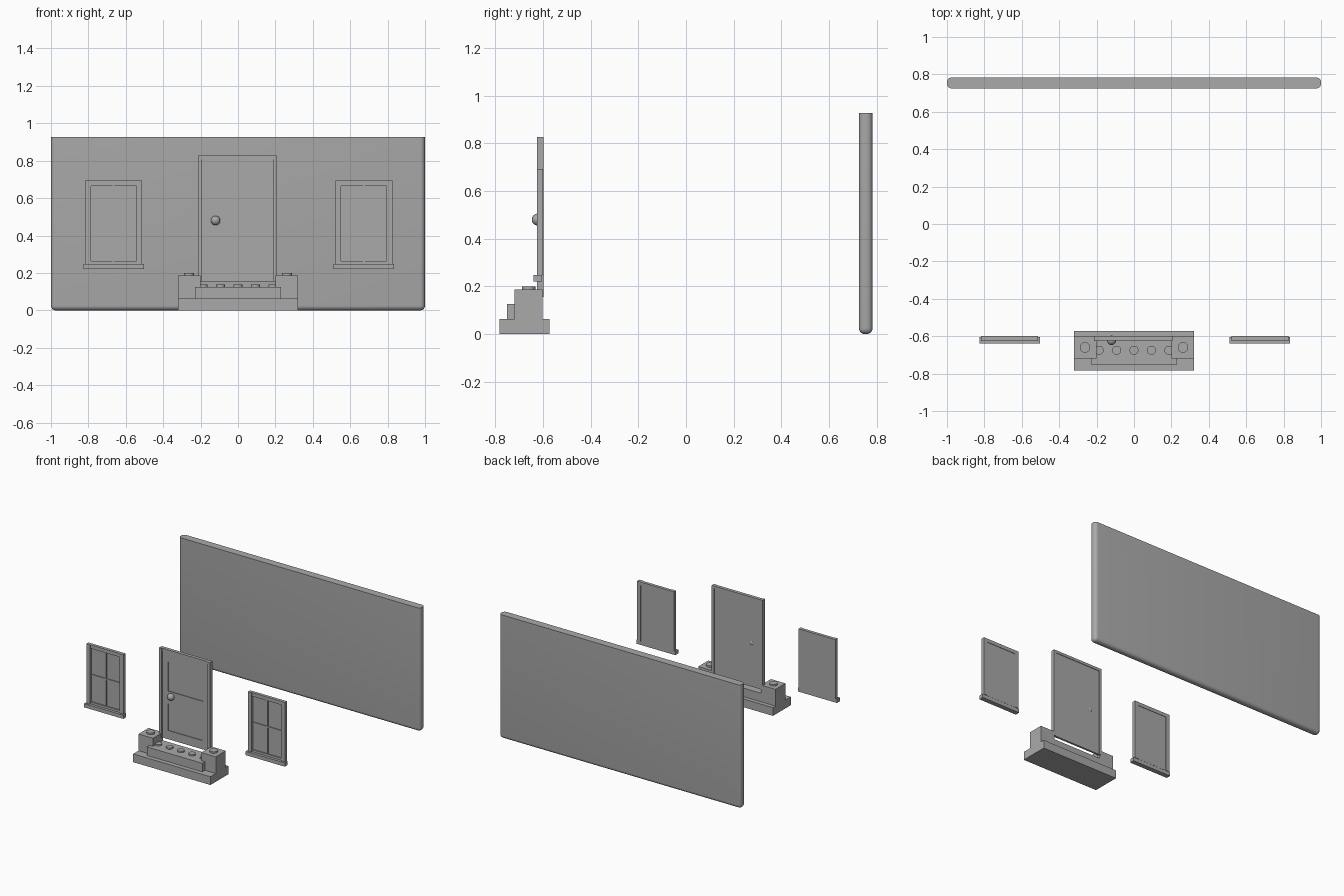
import bpy, bmesh, math
from mathutils import Matrix, Vector

cube = bpy.data.objects.get("Cube")
if cube:
    bpy.data.objects.remove(cube)

grey = bpy.data.materials.new("plain grey")
grey.use_nodes = True
colour = (0.4, 0.4, 0.4, 1)
grey.diffuse_color = colour
grey.node_tree.nodes["Principled BSDF"].inputs["Base Color"].default_value = colour


def finish(name, bm, smooth=False):
    mesh = bpy.data.meshes.new(name)
    bmesh.ops.recalc_face_normals(bm, faces=bm.faces)
    bm.to_mesh(mesh)
    bm.free()
    mesh.materials.append(grey)
    obj = bpy.data.objects.new(name, mesh)
    bpy.context.collection.objects.link(obj)
    if smooth:
        bpy.ops.object.select_all(action='DESELECT')
        obj.select_set(True)
        bpy.context.view_layer.objects.active = obj
        bpy.ops.object.shade_smooth_by_angle(angle=math.radians(35))
    return obj


def box_mesh(x, y, z):
    low, high = Vector((x[0], y[0], z[0])), Vector((x[1], y[1], z[1]))
    bm = bmesh.new()
    place = Matrix.Translation((low + high) / 2) @ Matrix.Diagonal((*(high - low), 1))
    bmesh.ops.create_cube(bm, size=1, matrix=place)
    return bm


def box(name, x, y, z):
    return finish(name, box_mesh(x, y, z))


def stud(name, x, y, bottom, top, radius):
    bm = bmesh.new()
    bmesh.ops.create_cone(bm, cap_ends=True, segments=32, radius1=radius, radius2=radius,
                          depth=top - bottom, matrix=Matrix.Translation((x, y, (top + bottom) / 2)))
    finish(name, bm, True)


# Back wall: rounded ends and underside, flat top
WALL_TOP = 0.927
bm = box_mesh((-1, 1), (0.725, 0.783), (0, WALL_TOP))
rounded = [e for e in bm.edges if min(v.co.z for v in e.verts) < 0.01]
bmesh.ops.bevel(bm, geom=rounded, offset=0.025, segments=6, profile=0.5, affect='EDGES')
finish("back_wall", bm, True)

# Steps with side pedestals and round studs
box("base_step", (-0.32, 0.32), (-0.783, -0.572), (0, 0.062))
box("middle_step", (-0.23, 0.23), (-0.75, -0.602), (0.062, 0.126))
for side, sign in (("left", 1), ("right", -1)):
    x = sorted((sign * 0.2, sign * 0.32))
    box(side + "_pedestal_lower", x, (-0.72, -0.602), (0.062, 0.126))
    box(side + "_pedestal_upper", x, (-0.72, -0.602), (0.126, 0.187))
    stud(side + "_pedestal_stud", sign * 0.262, -0.66, 0.185, 0.199, 0.028)
for i in range(5):
    stud(f"step_stud_{i + 1}", (i - 2) * 0.093, -0.675, 0.124, 0.137, 0.024)

# Door: slab built of stiles, rails and shallow recessed panels
DX0, DX1, DZ0, DZ1 = -0.214, 0.206, 0.155, 0.827
PX0, PX1 = -0.147, 0.142
front, back = -0.617, -0.602
box("door_core", (DX0 + 0.01, DX1 - 0.01), (front + 0.005, back), (DZ0, DZ1 - 0.01))
box("door_stile_right", (DX0 + 0.01, PX0), (front, back - 0.003), (DZ0, DZ1 - 0.01))
box("door_stile_left", (PX1, DX1 - 0.01), (front, back - 0.003), (DZ0, DZ1 - 0.01))
for name, z in (("bottom", (DZ0, 0.22)), ("middle", (0.418, 0.515)), ("top", (0.732, DZ1 - 0.01))):
    box("door_rail_" + name, (PX0, PX1), (front, back - 0.003), z)

# Door frame and knob
box("door_jamb_right", (DX0, DX0 + 0.019), (-0.626, -0.598), (DZ0, DZ1))
box("door_jamb_left", (DX1 - 0.019, DX1), (-0.626, -0.598), (DZ0, DZ1))
box("door_header", (DX0 + 0.019, DX1 - 0.019), (-0.623, -0.598), (DZ1 - 0.02, DZ1))
bm = bmesh.new()
bmesh.ops.create_uvsphere(bm, u_segments=32, v_segments=16, radius=0.025,
                          matrix=Matrix.Translation((-0.12, -0.622, 0.48)))
finish("door_knob", bm, True)


# Windows: pane, frame, cross bars and sill
def window(side, cx):
    def part(name, x, y, z):
        box(f"{side}_window_{name}", (cx + x[0], cx + x[1]), y, z)
    outer, inner, top = 0.153, 0.122, 0.693
    part("pane", (-inner, inner), (-0.61, -0.603), (0.25, top - 0.025))
    for name, s in (("jamb_left", 1), ("jamb_right", -1)):
        part(name, sorted((s * inner, s * outer)), (-0.626, -0.6), (0.248, top))
    part("header", (-inner, inner), (-0.623, -0.6), (top - 0.027, top))
    part("bottom_rail", (-inner, inner), (-0.619, -0.603), (0.248, 0.264))
    part("upright_bar", (-0.005, 0.005), (-0.617, -0.609), (0.264, top - 0.027))
    part("cross_bar", (-inner, inner), (-0.617, -0.609), (0.46, 0.47))
    part("sill", (-0.162, 0.162), (-0.639, -0.604), (0.22, 0.248))


window("right", -0.665)
window("left", 0.673)
